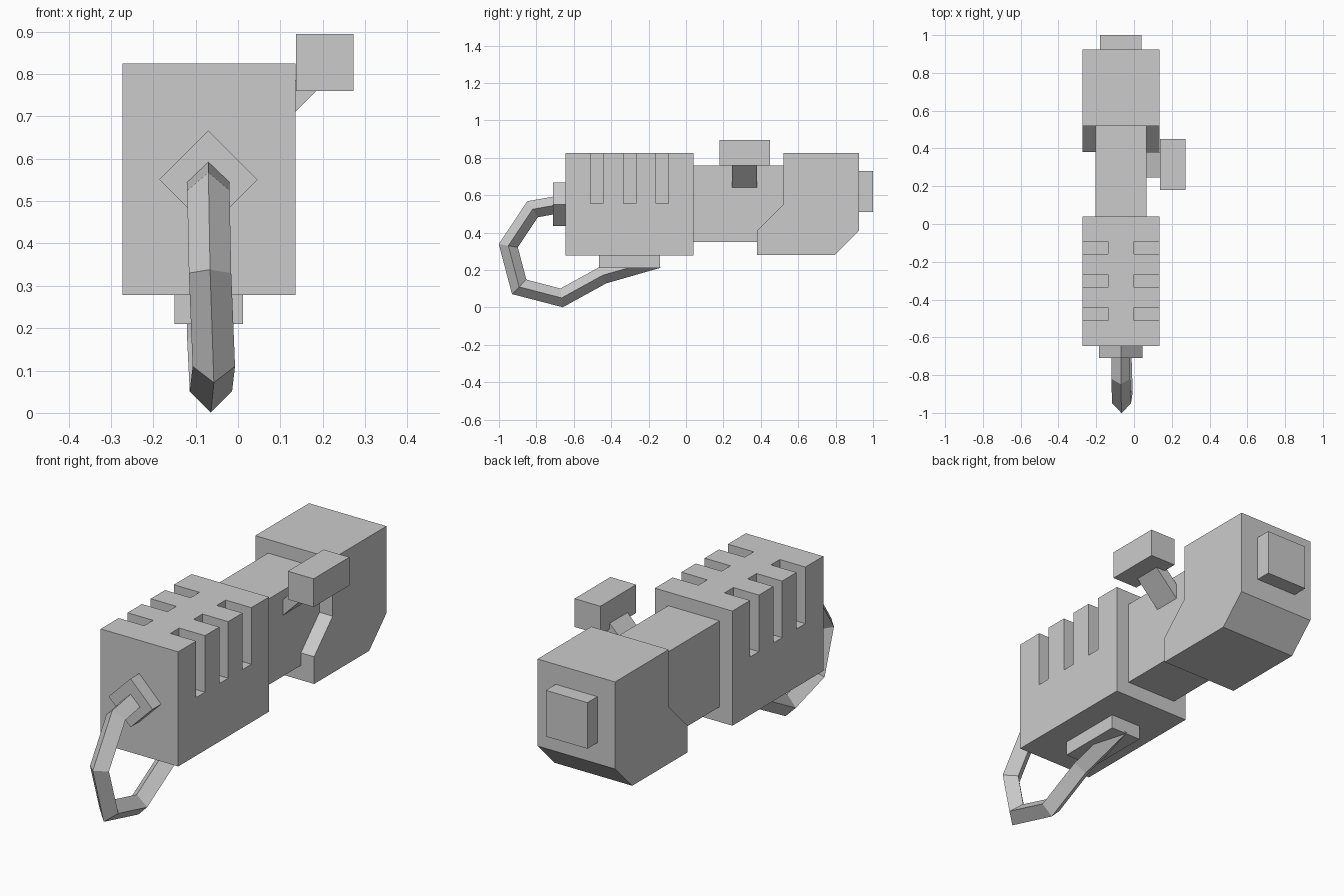
import bpy, bmesh
from mathutils import Vector

if "Cube" in bpy.data.objects:
    bpy.data.objects.remove(bpy.data.objects["Cube"])

grey = bpy.data.materials.new("light_grey")
grey.diffuse_color = (0.6, 0.6, 0.6, 1)
grey.use_nodes = True
grey.node_tree.nodes["Principled BSDF"].inputs["Base Color"].default_value = grey.diffuse_color


def finish(name, bm):
    bmesh.ops.recalc_face_normals(bm, faces=bm.faces)
    mesh = bpy.data.meshes.new(name)
    bm.to_mesh(mesh)
    bm.free()
    mesh.materials.append(grey)
    ob = bpy.data.objects.new(name, mesh)
    bpy.context.collection.objects.link(ob)
    return ob


def add_prism(bm, pts, step):
    """Extrude a polygon of 3D points along a vector."""
    face = bm.faces.new([bm.verts.new(p) for p in pts])
    ext = bmesh.ops.extrude_face_region(bm, geom=[face], use_keep_orig=True)
    moved = [g for g in ext["geom"] if isinstance(g, bmesh.types.BMVert)]
    bmesh.ops.translate(bm, verts=moved, vec=step)


def add_box(bm, x, y, z):
    add_prism(bm, [(x[0], y[0], z[0]), (x[1], y[0], z[0]),
                   (x[1], y[1], z[0]), (x[0], y[1], z[0])], (0, 0, z[1] - z[0]))


def box(name, x, y, z):
    bm = bmesh.new()
    add_box(bm, x, y, z)
    return finish(name, bm)


def prism(name, pts, step):
    bm = bmesh.new()
    add_prism(bm, pts, step)
    return finish(name, bm)


CX = -0.07          # centre plane of the body
L, R = -0.273, 0.136

# Rear housing with three cooling slots on each side
rear = box("rear_housing", (L, R), (-0.645, 0.04), (0.278, 0.825))
bm = bmesh.new()
for y in (-0.51, -0.335, -0.16):
    for x in ((L - 0.05, -0.138), (0.0, R + 0.05)):
        add_box(bm, x, (y, y + 0.067), (0.555, 0.9))
cutter = finish("slot_cutter", bm)
cutter.hide_render = True
mod = rear.modifiers.new("slots", 'BOOLEAN')
mod.operation = 'DIFFERENCE'
mod.solver = 'EXACT'
mod.object = cutter
bpy.context.view_layer.objects.active = rear
bpy.ops.object.modifier_apply(modifier=mod.name)
bpy.data.objects.remove(cutter)

# Narrow neck and front head
box("neck", (-0.205, 0.066), (0.03, 0.6), (0.35, 0.76))
head = [(0.52, 0.825), (0.925, 0.825), (0.925, 0.41), (0.795, 0.28),
        (0.38, 0.28), (0.38, 0.41), (0.52, 0.55)]
prism("front_head", [(L, y, z) for y, z in head], (R - L, 0, 0))
box("front_plate", (-0.18, 0.04), (0.92, 1.0), (0.51, 0.73))

# Side sight on a slanted strut
box("sight", (0.137, 0.273), (0.18, 0.45), (0.76, 0.895))
strut = [(0.04, 0.615), (0.2, 0.775), (0.2, 0.85), (0.04, 0.69)]
prism("sight_strut", [(x, 0.245, z) for x, z in strut], (0, 0.135, 0))

# Strap mounts: diamond at the rear, plate underneath
d = 0.116
prism("rear_strap_mount", [(CX - d, -0.71, 0.551), (CX, -0.71, 0.551 - d),
                           (CX + d, -0.71, 0.551), (CX, -0.71, 0.551 + d)], (0, 0.075, 0))
box("lower_strap_mount", (-0.15, 0.012), (-0.465, -0.14), (0.21, 0.29))

# Strap: diamond section swept with mitred corners
path = [Vector(p) for p in ((CX, -0.68, 0.55), (CX, -0.82, 0.525), (-0.066, -0.95, 0.33),
                            (-0.057, -0.892, 0.11), (-0.064, -0.665, 0.051),
                            (CX, -0.445, 0.172), (CX, -0.15, 0.257))]
half = 0.047
bm = bmesh.new()
rings = []
for i, p in enumerate(path):
    a = (p - path[max(i - 1, 0)]).normalized()
    b = (path[min(i + 1, len(path) - 1)] - p).normalized()
    t = (a + b).normalized()
    n = Vector((0, -t.z, t.y)).normalized()
    side = Vector((1, 0, 0))
    miter = half / max(t.dot(b if b.length else a), 0.5)
    rings.append([bm.verts.new(p + o) for o in
                  (side * 0.05, n * miter, side * -0.05, n * -miter)])
for r, s in zip(rings, rings[1:]):
    for k in range(4):
        bm.faces.new((r[k], r[(k + 1) % 4], s[(k + 1) % 4], s[k]))
bm.faces.new(rings[0])
bm.faces.new(rings[-1])
finish("wrist_strap", bm)
